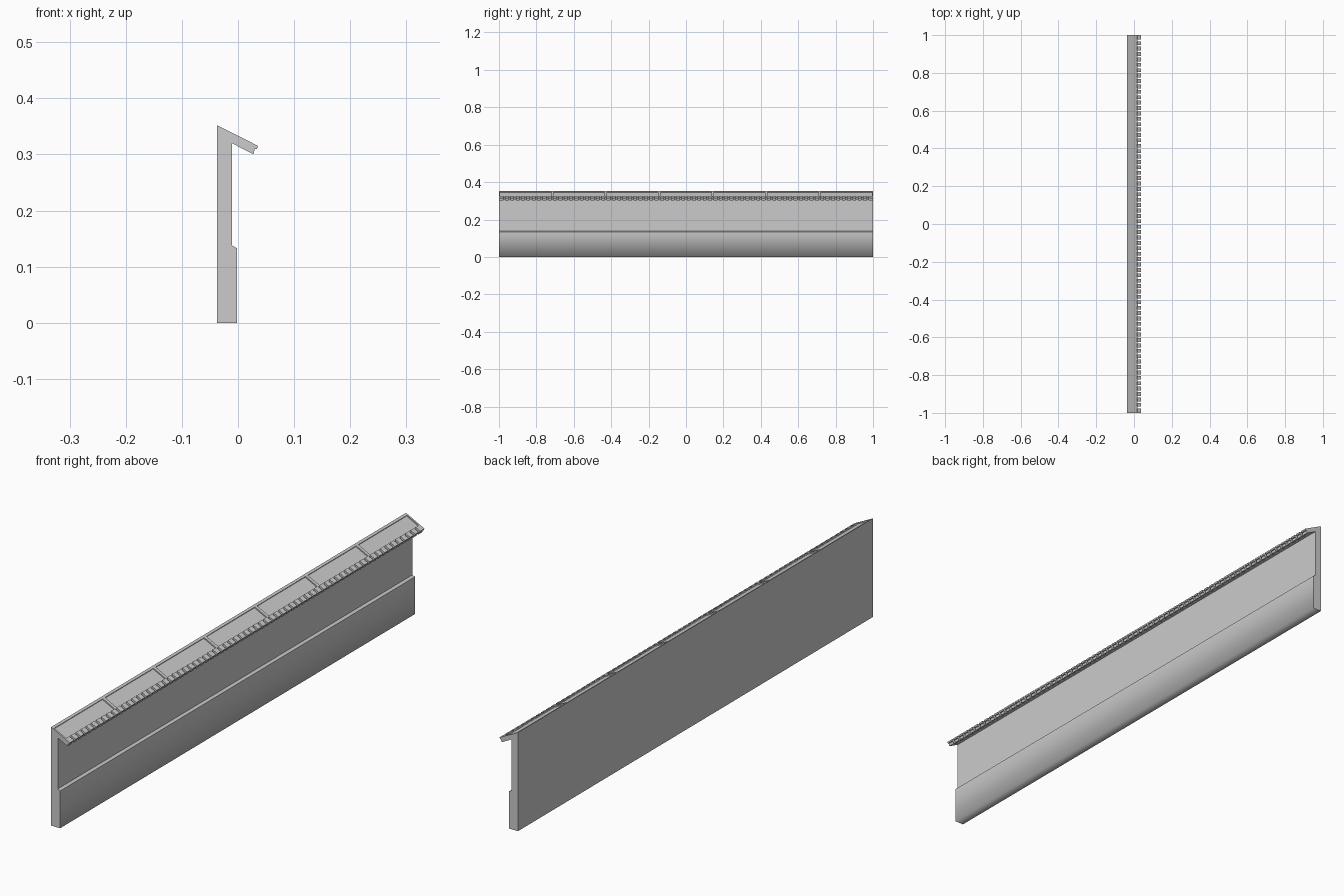
import bpy
import bmesh
from mathutils import Vector

cube = bpy.data.objects.get("Cube")
if cube:
    bpy.data.objects.remove(cube, do_unlink=True)

grey = bpy.data.materials.new("light_grey")
grey.use_nodes = True
COLOUR = (0.6, 0.6, 0.6, 1)
grey.diffuse_color = COLOUR
grey.node_tree.nodes["Principled BSDF"].inputs["Base Color"].default_value = COLOUR

# Roof coordinates: u runs down the slope from the ridge, h is height off it
RIDGE = Vector((-0.037, 0.352))
DOWN = Vector((0.073, -0.037)).normalized()
OUT = Vector((-DOWN.y, DOWN.x))
THICK, RECESS, EAVE, COMB = 0.017, 0.004, 0.0818, 0.064
BAYS, TEETH_PER_BAY = 7, 10


def roof(u, h):
    return tuple(RIDGE + DOWN * u + OUT * h)


def add_prism(bm, profile, y0, y1):
    """Extrude an x-z profile along y."""
    rings = [[bm.verts.new((x, y, z)) for x, z in profile] for y in (y0, y1)]
    faces = [bm.faces.new(rings[0]), bm.faces.new(rings[1][::-1])]
    count = len(profile)
    for i in range(count):
        j = (i + 1) % count
        faces.append(bm.faces.new((rings[0][i], rings[1][i], rings[1][j], rings[0][j])))
    return faces


def finish(bm, name):
    bmesh.ops.recalc_face_normals(bm, faces=bm.faces[:])
    mesh = bpy.data.meshes.new(name)
    bm.to_mesh(mesh)
    bm.free()
    mesh.materials.append(grey)
    obj = bpy.data.objects.new(name, mesh)
    bpy.context.collection.objects.link(obj)
    return obj


# Wall with thicker plinth, ridge bar and recessed sloping roof
wall_profile = [
    (-0.037, 0), (-0.002, 0), (-0.002, 0.133), (-0.011, 0.138), (-0.011, 0.32),
    roof(COMB, -THICK), roof(COMB, -RECESS),
    roof(0.009, -RECESS), roof(0.009, 0), roof(0, 0),
]
bm = bmesh.new()
faces = add_prism(bm, wall_profile, -1, 1)
# The plinth front blends softly into its underside
for face in faces[2:4]:
    face.smooth = True
finish(bm, "wall_and_roof")

# Ribs between the roof panels, and at both ends
bm = bmesh.new()
rib = [roof(0.008, 0), roof(COMB, 0), roof(COMB, -0.008), roof(0.008, -0.008)]
for i in range(BAYS + 1):
    y = -1 + 2 * i / BAYS
    add_prism(bm, rib, max(-1, y - 0.006), min(1, y + 0.006))
finish(bm, "roof_ribs")

# Comb of small teeth along the eave, with a stepped lower lip
bm = bmesh.new()
tooth = [
    roof(COMB - 0.003, 0), roof(EAVE, 0), roof(EAVE, -0.006),
    roof(EAVE - 0.003, -0.008), roof(EAVE - 0.001, -THICK),
    roof(COMB - 0.003, -THICK),
]
count = BAYS * TEETH_PER_BAY
pitch = 2 / count
for i in range(count):
    y = -1 + pitch * i
    add_prism(bm, tooth, y + pitch * 0.15, y + pitch * 0.85)
finish(bm, "eave_teeth")

# Close the eave flush with both wall ends
bm = bmesh.new()
for y in (-1, 1):
    inner = y * (1 - pitch * 0.15)
    add_prism(bm, tooth, min(y, inner), max(y, inner))
finish(bm, "eave_end_teeth")
